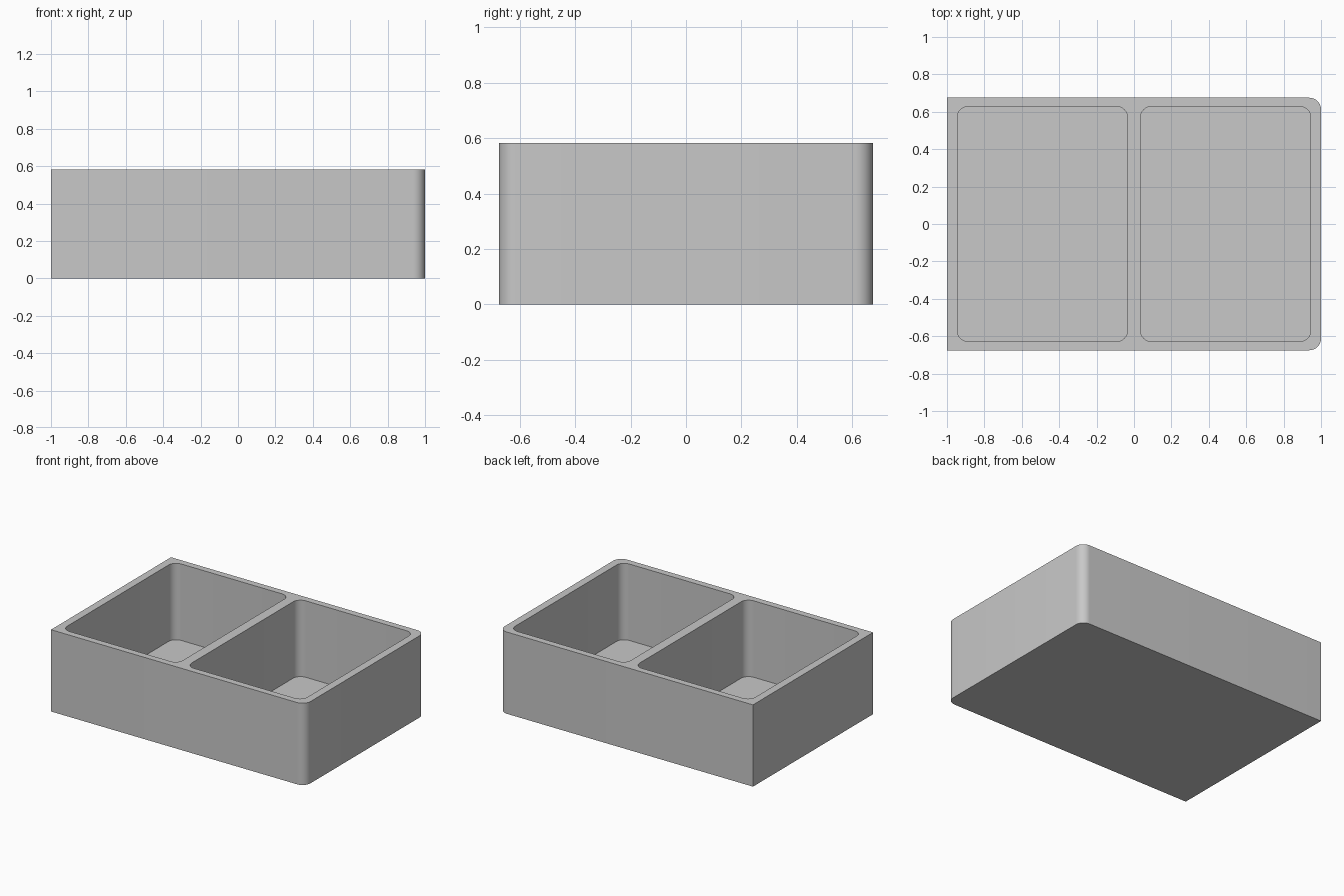
import bpy, bmesh

if "Cube" in bpy.data.objects:
    bpy.data.objects.remove(bpy.data.objects["Cube"])

LENGTH, DEPTH, HEIGHT = 2.0, 1.35, 0.582
FLOOR = 0.038
CELL_IN, CELL_OUT, CELL_Y = 0.035, 0.945, 0.628
RADIUS = 0.058

# Plain grey material
grey = bpy.data.materials.new("plain_grey")
grey.use_nodes = True
colour = (0.58, 0.58, 0.58, 1)
grey.diffuse_color = colour
grey.node_tree.nodes["Principled BSDF"].inputs["Base Color"].default_value = colour


def rounded_block(name, x0, x1, y, z0, z1, radius, is_round):
    """Box whose vertical edges are rounded where is_round(x) holds."""
    bm = bmesh.new()
    bmesh.ops.create_cube(bm, size=1)
    for v in bm.verts:
        v.co.x = x1 if v.co.x > 0 else x0
        v.co.y = y if v.co.y > 0 else -y
        v.co.z = z1 if v.co.z > 0 else z0
    edges = [e for e in bm.edges
             if abs(e.verts[0].co.z - e.verts[1].co.z) > 0.01
             and is_round(e.verts[0].co.x)]
    bmesh.ops.bevel(bm, geom=edges, offset=radius, segments=10,
                    profile=0.5, affect='EDGES')
    bmesh.ops.recalc_face_normals(bm, faces=bm.faces)
    mesh = bpy.data.meshes.new(name)
    bm.to_mesh(mesh)
    bm.free()
    mesh.materials.append(grey)
    obj = bpy.data.objects.new(name, mesh)
    bpy.context.collection.objects.link(obj)
    return obj


# Outer body: rounded corners on the +x end only
body = rounded_block("double_bin_body", -LENGTH / 2, LENGTH / 2, DEPTH / 2,
                     0, HEIGHT, RADIUS + 0.005, lambda x: x > 0)
bpy.context.view_layer.objects.active = body

# Two mirrored compartments, cut out of the body
for side in (-1, 1):
    x0, x1 = sorted((side * CELL_IN, side * CELL_OUT))
    cutter = rounded_block("compartment_cutter", x0, x1, CELL_Y,
                           FLOOR, HEIGHT + 0.2, RADIUS, lambda x: True)
    cutter.hide_render = True
    cut = body.modifiers.new("compartment", 'BOOLEAN')
    cut.operation = 'DIFFERENCE'
    cut.solver = 'EXACT'
    cut.object = cutter
    bpy.ops.object.modifier_apply(modifier=cut.name)
    bpy.data.objects.remove(cutter)

# Smooth corners, crisp rims
bpy.ops.object.select_all(action='DESELECT')
body.select_set(True)
bpy.ops.object.shade_smooth_by_angle()
